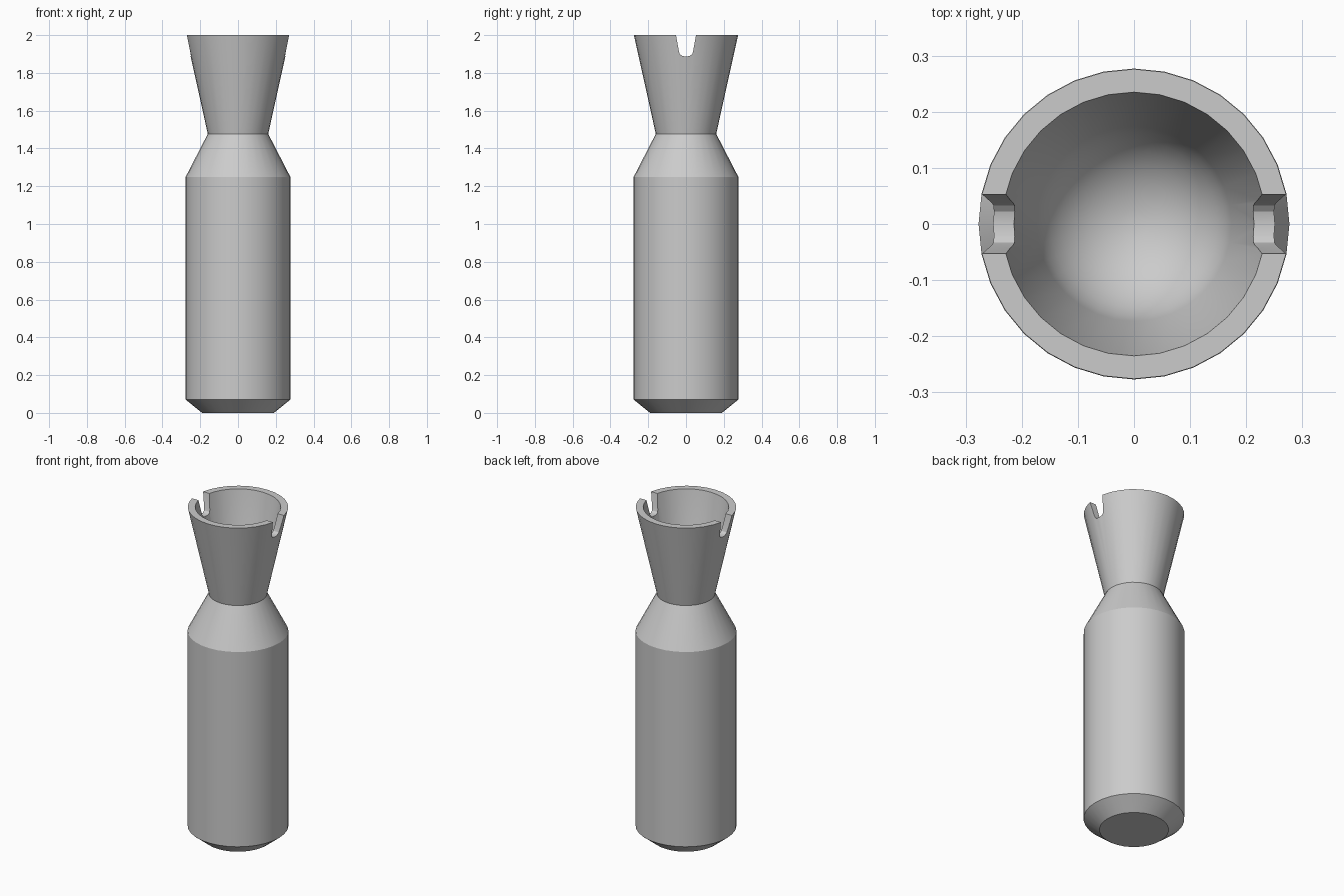
import bpy, bmesh
from math import sin, cos, pi, radians

if "Cube" in bpy.data.objects:
    bpy.data.objects.remove(bpy.data.objects["Cube"])

SIDES = 32


def make_object(name, bm):
    bmesh.ops.recalc_face_normals(bm, faces=bm.faces)
    mesh = bpy.data.meshes.new(name)
    bm.to_mesh(mesh)
    bm.free()
    obj = bpy.data.objects.new(name, mesh)
    bpy.context.collection.objects.link(obj)
    return obj


def lathe(name, profile):
    """Revolve (radius, z) rings around z and cap both ends."""
    bm = bmesh.new()
    rings = [[bm.verts.new((r * cos(2 * pi * i / SIDES), r * sin(2 * pi * i / SIDES), z))
              for i in range(SIDES)] for r, z in profile]
    for a, b in zip(rings, rings[1:]):
        for i in range(SIDES):
            j = (i + 1) % SIDES
            bm.faces.new((a[i], a[j], b[j], b[i]))
    bm.faces.new(rings[0][::-1])
    bm.faces.new(rings[-1])
    return make_object(name, bm)


# Body, shoulder, flared cup and rounded inner bowl
outer = [(0.19, 0), (0.277, 0.07), (0.277, 1.25), (0.16, 1.477), (0.276, 2.0)]
R, ZC = 0.178, 1.71
bowl = [(R * cos(radians(t)), ZC - R * sin(radians(t))) for t in (13, 23, 33, 43, 53, 63, 73, 82, 87)]
body = lathe("slotted_body", outer + [(0.235, 2.0)] + bowl)

# Tapered slot with rounded bottom, cut through both sides of the rim
half = [(0.073, 2.1), (0.053, 2.0), (0.037, 1.912), (0.033, 1.9), (0.022, 1.891), (0.01, 1.888)]
slot = half + [(-y, z) for y, z in reversed(half)]
bm = bmesh.new()
face = bm.faces.new([bm.verts.new((-0.5, y, z)) for y, z in slot])
ext = bmesh.ops.extrude_face_region(bm, geom=[face], use_keep_orig=True)
bmesh.ops.translate(bm, vec=(1, 0, 0),
                    verts=[v for v in ext["geom"] if isinstance(v, bmesh.types.BMVert)])
cutter = make_object("slot_cutter", bm)
cutter.hide_render = True

mod = body.modifiers.new("slots", 'BOOLEAN')
mod.operation = 'DIFFERENCE'
mod.solver = 'EXACT'
mod.object = cutter
bpy.context.view_layer.objects.active = body
body.select_set(True)
bpy.ops.object.modifier_apply(modifier=mod.name)
bpy.data.objects.remove(cutter)
bpy.ops.object.shade_smooth_by_angle(angle=radians(24))
